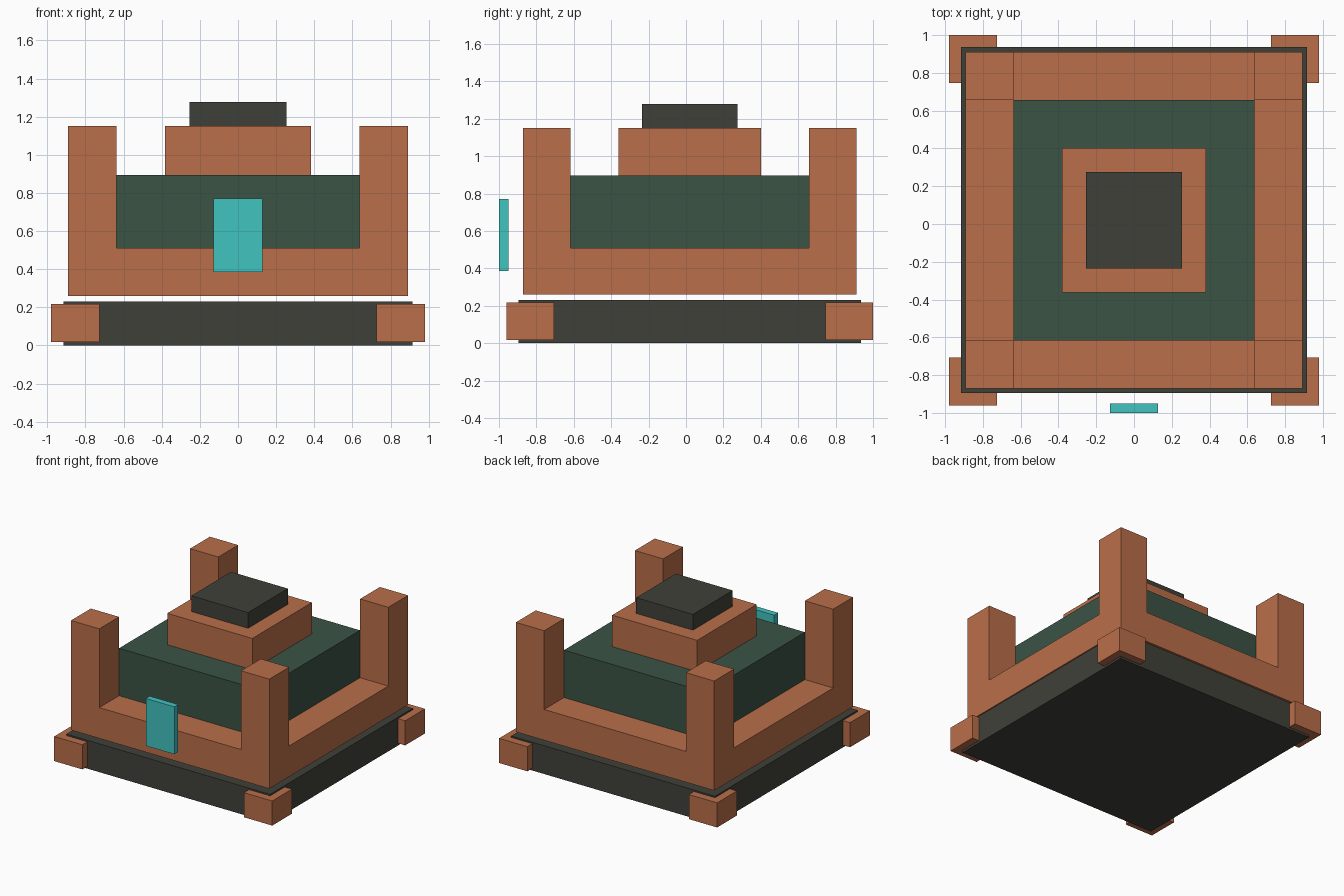
import bpy
import bmesh

old = bpy.data.objects.get("Cube")
if old:
    bpy.data.objects.remove(old, do_unlink=True)


def linear(c):
    c /= 255
    return c / 12.92 if c <= 0.04045 else ((c + 0.055) / 1.055) ** 2.4


def make_material(name, *rgb):
    colour = (*[linear(c) for c in rgb], 1.0)
    mat = bpy.data.materials.new(name)
    mat.use_nodes = True
    mat.diffuse_color = colour
    bsdf = next(n for n in mat.node_tree.nodes if n.type == 'BSDF_PRINCIPLED')
    bsdf.inputs["Base Color"].default_value = colour
    bsdf.inputs["Roughness"].default_value = 0.8
    return mat


clay = make_material("clay orange", 186, 110, 74)
charcoal = make_material("charcoal", 64, 64, 58)
green = make_material("dark green", 59, 83, 69)
cyan = make_material("cyan", 65, 196, 192)

CY = 0.02  # the building sits slightly back because of the front panel


def box(name, mat, x, y, z):
    """Flat-sided box from (min, max) ranges on each axis."""
    bm = bmesh.new()
    bmesh.ops.create_cube(bm, size=1)
    for v in bm.verts:
        v.co = [r[0] if c < 0 else r[1] for c, r in zip(v.co, (x, y, z))]
    mesh = bpy.data.meshes.new(name)
    bm.to_mesh(mesh)
    bm.free()
    mesh.materials.append(mat)
    obj = bpy.data.objects.new(name, mesh)
    bpy.context.collection.objects.link(obj)
    return obj


def block(name, mat, half, z0, z1):
    """Square block centred on the building axis."""
    return box(name, mat, (-half, half), (CY - half, CY + half), (z0, z1))


def span(sign, inner, outer, centre=0.0):
    return tuple(sorted((centre + sign * inner, centre + sign * outer)))


# Stacked tiers
block("base_slab", charcoal, 0.916, 0.0, 0.23)
block("core_block", green, 0.637, 0.26, 0.895)
block("upper_tier", clay, 0.382, 0.895, 1.15)
block("roof_cap", charcoal, 0.255, 1.15, 1.278)

# Low walls around the core
IN, OUT = 0.637, 0.891
for s, side, end in ((1, "left", "back"), (-1, "right", "front")):
    box(side + "_wall", clay, span(s, IN, OUT), (CY - IN, CY + IN), (0.26, 0.51))
    box(end + "_wall", clay, (-IN, IN), span(s, IN, OUT, CY), (0.26, 0.51))

# Corner towers and feet
for sx, side in ((1, "left"), (-1, "right")):
    for sy, end in ((1, "back"), (-1, "front")):
        box(f"{end}_{side}_tower", clay, span(sx, IN, OUT),
            span(sy, IN, OUT, CY), (0.26, 1.15))
        box(f"{end}_{side}_foot", clay, span(sx, 0.726, 0.98),
            span(sy, 0.726, 0.98, CY), (0.018, 0.218))

# Floating panel in front of the wall
box("front_panel", cyan, (-0.128, 0.128), (-1.0, -0.95), (0.385, 0.77))
